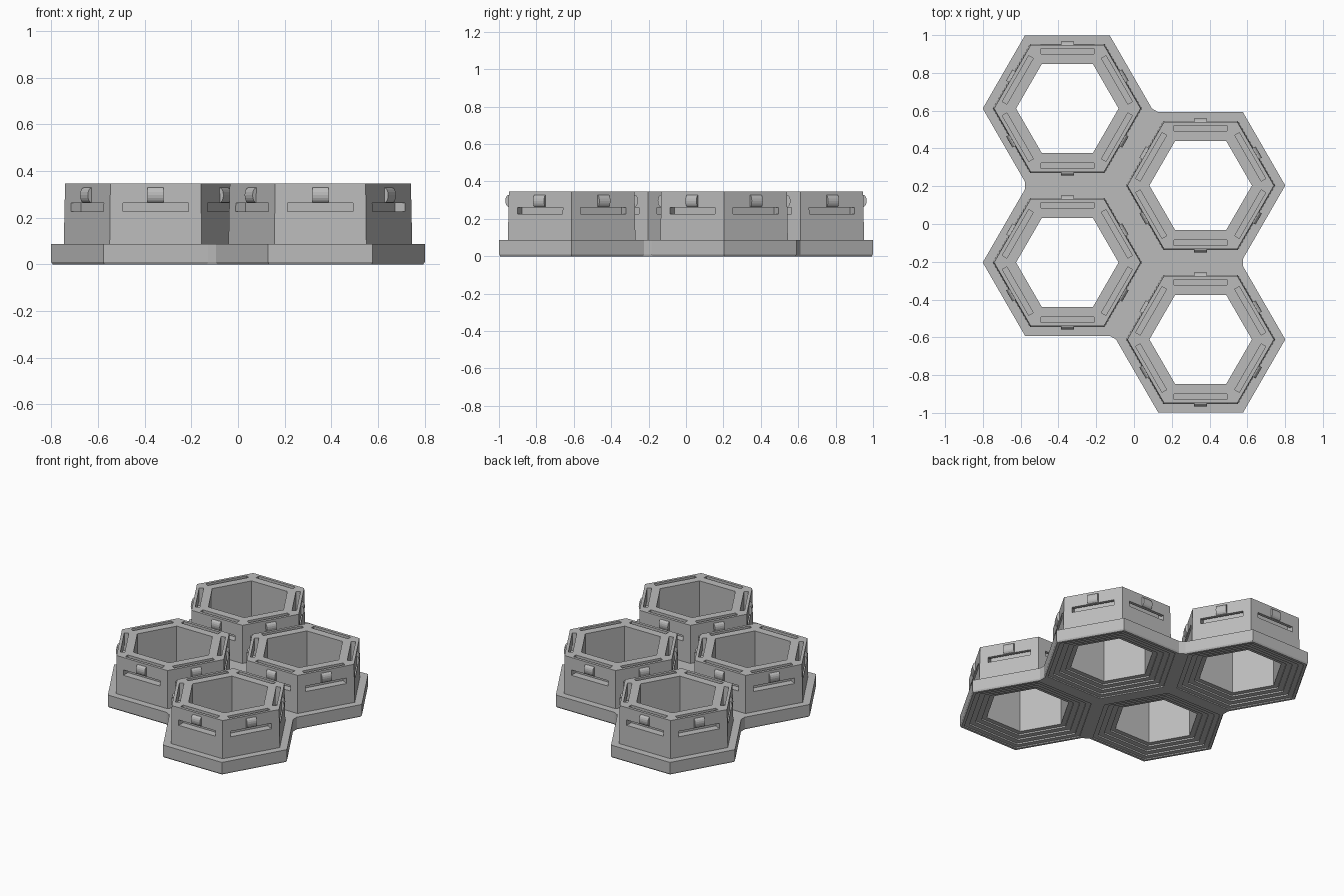
import bpy, bmesh, math
from mathutils import Matrix, Vector

if "Cube" in bpy.data.objects:
    bpy.data.objects.remove(bpy.data.objects["Cube"])

C30 = math.cos(math.radians(30))
PITCH = 0.815
CELLS = [(-PITCH * C30 / 2, 0.75 * PITCH), (-PITCH * C30 / 2, -0.25 * PITCH),
         (PITCH * C30 / 2, 0.25 * PITCH), (PITCH * C30 / 2, -0.75 * PITCH)]

grey = bpy.data.materials.new("plain_grey")
grey.diffuse_color = (0.5, 0.5, 0.5, 1)
grey.use_nodes = True
grey.node_tree.nodes["Principled BSDF"].inputs["Base Color"].default_value = grey.diffuse_color


def add_object(name, bm, loc=(0, 0, 0)):
    bmesh.ops.recalc_face_normals(bm, faces=bm.faces[:])
    me = bpy.data.meshes.new(name)
    bm.to_mesh(me)
    bm.free()
    me.materials.append(grey)
    ob = bpy.data.objects.new(name, me)
    ob.location = loc
    bpy.context.collection.objects.link(ob)
    return ob


def corner(center, apothem, k):
    a = math.radians(60 * k)
    r = apothem / C30
    return center[0] + r * math.cos(a), center[1] + r * math.sin(a)


def loft(bm, rings, closed=False):
    """Bridge rings of points; cap the ends unless the profile is closed."""
    vs = [[bm.verts.new(p) for p in ring] for ring in rings]
    n = len(vs[0])
    for i in range(len(vs) if closed else len(vs) - 1):
        a, b = vs[i], vs[(i + 1) % len(vs)]
        for k in range(n):
            bm.faces.new((a[k], a[(k + 1) % n], b[(k + 1) % n], b[k]))
    if not closed:
        bm.faces.new(vs[0][::-1])
        bm.faces.new(vs[-1])


def hex_loft(bm, profile, center=(0, 0), closed=False):
    loft(bm, [[(*corner(center, a, k), z) for k in range(6)] for a, z in profile], closed)


def side_prisms(bm, profile, half):
    """Extrude a (distance, height) profile along each of the six sides."""
    for s in range(6):
        rot = Matrix.Rotation(math.radians(30 + 60 * s), 3, 'Z')
        loft(bm, [[rot @ Vector((d, t, z)) for d, z in profile] for t in (-half, half)])


def cut(ob, cutter):
    """Subtract the cutter and bake the result into the mesh."""
    cutter.hide_render = True
    mod = ob.modifiers.new("cut", 'BOOLEAN')
    mod.operation = 'DIFFERENCE'
    mod.solver = 'EXACT'
    mod.object = cutter
    bpy.context.view_layer.update()
    me = bpy.data.meshes.new_from_object(ob.evaluated_get(bpy.context.evaluated_depsgraph_get()))
    ob.modifiers.clear()
    ob.data = me
    bpy.data.objects.remove(cutter)


# Base plate: joined hexagons with a small chamfer underneath
OUTLINE = [(0, 1), (0, 2), (0, 3), (0, 4), (1, 2), (1, 3), (1, 4), (1, 5),
           (3, 3), (3, 4), (3, 5), (3, 0), (3, 1), (2, 5), (2, 0), (2, 1), (2, 2), (0, 0)]
bm = bmesh.new()
loft(bm, [[(*corner(CELLS[c], a, k), z) for c, k in OUTLINE]
          for a, z in ((0.382, 0), (0.388, 0.01), (0.388, 0.086))])
base = add_object("base_plate", bm)

# Stepped openings under each cell
STEPS = [(0.365, -0.05), (0.365, 0.008), (0.335, 0.008), (0.335, 0.018), (0.30, 0.018),
         (0.30, 0.028), (0.265, 0.028), (0.265, 0.038), (0.235, 0.038), (0.235, 0.2)]
bm = bmesh.new()
for c in CELLS:
    hex_loft(bm, STEPS, c)
cut(base, add_object("opening_cutter", bm))

# Hexagonal tower wall, slightly tapered
bm = bmesh.new()
hex_loft(bm, [(0.341, 0.085), (0.336, 0.346), (0.235, 0.346), (0.235, 0.085)], closed=True)
tower = add_object("tower", bm)

# Slots running from the rim down and out through each side
bm = bmesh.new()
side_prisms(bm, [(0.289, 0.225), (0.37, 0.225), (0.37, 0.262),
                 (0.317, 0.262), (0.317, 0.40), (0.289, 0.40)], 0.14)
cut(tower, add_object("slot_cutter", bm))

# Rounded snap tabs above each side slot
arc = [(0.335 + 0.020 * math.sin(math.pi * i / 8), 0.296 - 0.033 * math.cos(math.pi * i / 8))
       for i in range(9)]
bm = bmesh.new()
side_prisms(bm, [(0.325, 0.263)] + arc + [(0.325, 0.329)], 0.034)
tabs = add_object("snap_tabs", bm)

# Repeat the tower and its tabs on every cell
for i, c in enumerate(CELLS):
    for part in (tower, tabs):
        ob = part if i == 0 else part.copy()
        ob.location = (*c, 0)
        if i:
            bpy.context.collection.objects.link(ob)
